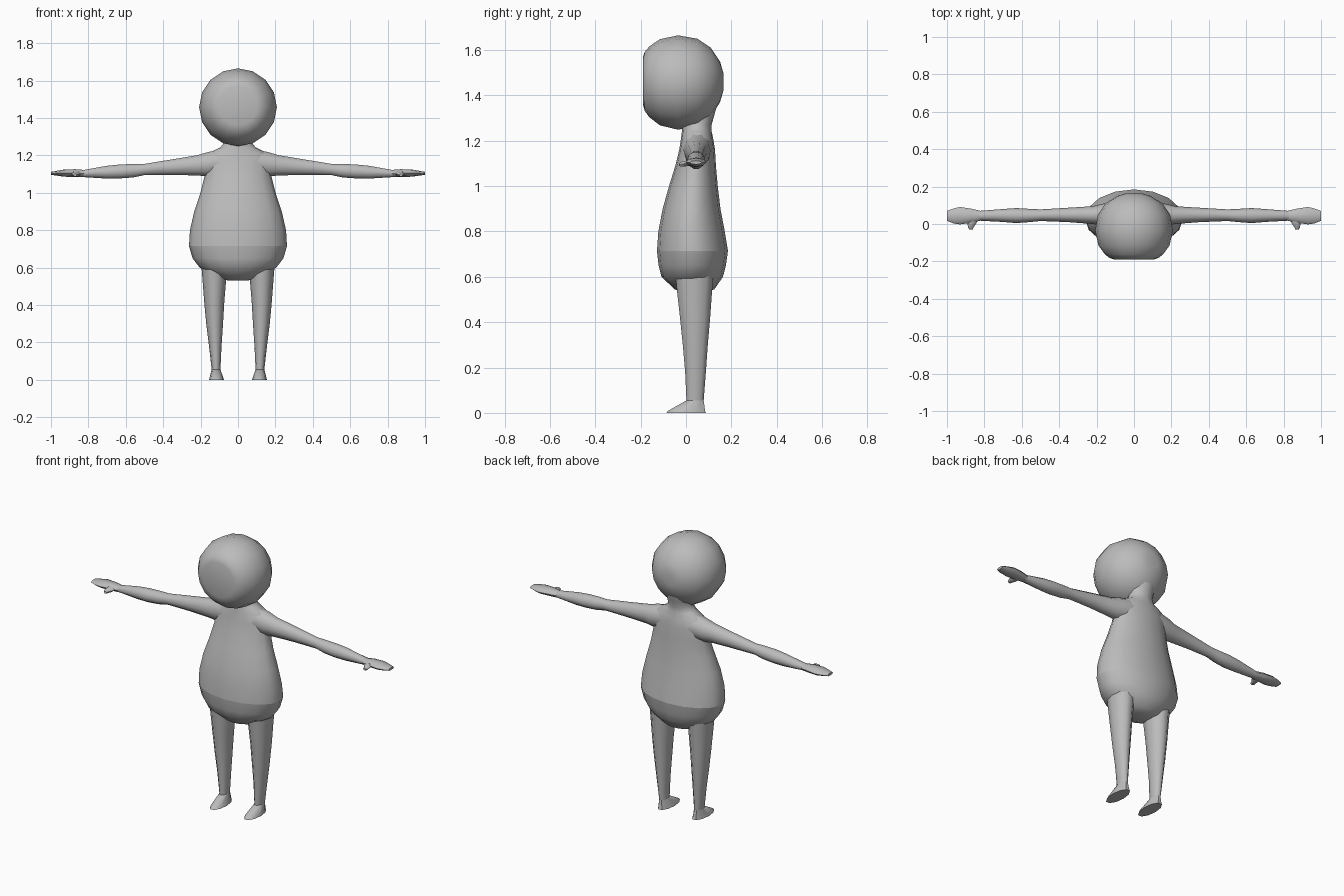
import bpy, bmesh, math

grey = bpy.data.materials.new("plain grey")
grey.diffuse_color = (0.5, 0.5, 0.5, 1)


def loft(name, axis, rings, sides, mirror=False, smooth=50, pole=None, crease=None):
    """Skin elliptical rings (position, a_min, a_max, b_min, b_max) along an axis."""
    place = {"x": lambda p, a, b: (p, a, b),
             "y": lambda p, a, b: (a, p, b),
             "z": lambda p, a, b: (a, b, p)}[axis]
    bm = bmesh.new()
    loops = []
    for p, a0, a1, b0, b1 in rings:
        loop = []
        for i in range(sides):
            t = 2 * math.pi * i / sides
            a = (a0 + a1) / 2 + (a1 - a0) / 2 * math.cos(t)
            b = (b0 + b1) / 2 + (b1 - b0) / 2 * math.sin(t)
            loop.append(bm.verts.new(place(p, a, b)))
        loops.append(loop)
    for lo, hi in zip(loops, loops[1:]):
        for i in range(sides):
            j = (i + 1) % sides
            bm.faces.new((lo[i], lo[j], hi[j], hi[i]))
    bm.faces.new(loops[0])
    end = bm.faces.new(loops[-1])
    if pole is not None:
        tip = bmesh.ops.poke(bm, faces=[end])["verts"][0]
        tip.co = pole
    bmesh.ops.recalc_face_normals(bm, faces=bm.faces)
    mesh = bpy.data.meshes.new(name)
    bm.to_mesh(mesh)
    bm.free()
    mesh.materials.append(grey)
    mesh.shade_smooth()
    mesh.set_sharp_from_angle(angle=math.radians(smooth))
    # optional hard seam at one height
    if crease is not None:
        for e in mesh.edges:
            if all(abs(mesh.vertices[v].co.z - crease) < 1e-4 for v in e.vertices):
                e.use_edge_sharp = True
    obj = bpy.data.objects.new(name, mesh)
    bpy.context.collection.objects.link(obj)
    if mirror:
        obj.modifiers.new("mirror", "MIRROR").use_axis[0] = True
    return obj


# head: round from the front, flattened face, pole at the back
head = [(y, -r, r, zc - r, zc + r) for y, r, zc in [
    (-0.190, 0.105, 1.465), (-0.182, 0.130, 1.462), (-0.162, 0.156, 1.46),
    (-0.115, 0.190, 1.458), (-0.035, 0.208, 1.457), (0.050, 0.193, 1.457),
    (0.110, 0.152, 1.458), (0.150, 0.090, 1.46), (0.166, 0.035, 1.46)]]
loft("head", "y", head, 16, smooth=65, pole=(0, 0.160, 1.46))

# pear-shaped body with neck, seam at the waist
body = [(z, -w, w, y0, y1) for z, w, y0, y1 in [
    (0.530, 0.050, -0.010, 0.080), (0.545, 0.110, -0.050, 0.125),
    (0.600, 0.205, -0.108, 0.163), (0.650, 0.243, -0.121, 0.176),
    (0.715, 0.262, -0.128, 0.185), (0.800, 0.257, -0.122, 0.171),
    (0.900, 0.234, -0.103, 0.152), (1.000, 0.201, -0.075, 0.140),
    (1.090, 0.178, -0.047, 0.132), (1.160, 0.176, -0.030, 0.128),
    (1.210, 0.160, -0.022, 0.120), (1.242, 0.095, -0.018, 0.113),
    (1.270, 0.072, -0.015, 0.113), (1.310, 0.075, -0.010, 0.124),
    (1.350, 0.075, 0.000, 0.135)]]
loft("body", "z", body, 16, smooth=65, crease=0.715)

# arm
arm = [(0.080, -0.015, 0.115, 1.090, 1.240), (0.170, -0.008, 0.108, 1.085, 1.218),
       (0.220, 0.000, 0.095, 1.090, 1.203), (0.350, 0.010, 0.087, 1.093, 1.181),
       (0.500, 0.016, 0.078, 1.093, 1.156), (0.560, 0.010, 0.081, 1.080, 1.156),
       (0.630, 0.005, 0.085, 1.075, 1.153), (0.700, 0.011, 0.080, 1.074, 1.146),
       (0.830, 0.018, 0.070, 1.083, 1.122)]
loft("arm", "x", arm, 10, mirror=True)

# flat mitten hand
hand = [(0.820, 0.018, 0.070, 1.083, 1.122), (0.870, 0.006, 0.082, 1.084, 1.126),
        (0.930, -0.002, 0.091, 1.086, 1.124), (0.965, 0.003, 0.083, 1.091, 1.118),
        (1.000, 0.017, 0.070, 1.096, 1.112)]
loft("hand", "x", hand, 8, mirror=True)

# thumb pointing forward
thumb = [(0.035, 0.835, 0.890, 1.088, 1.118), (0.005, 0.842, 0.890, 1.086, 1.115),
         (-0.018, 0.858, 0.888, 1.085, 1.110), (-0.030, 0.862, 0.880, 1.087, 1.102)]
loft("thumb", "y", thumb, 6, mirror=True)

# leg
leg = [(0.660, 0.055, 0.200, -0.055, 0.130), (0.550, 0.062, 0.191, -0.045, 0.120),
       (0.420, 0.073, 0.181, -0.030, 0.110), (0.300, 0.080, 0.170, -0.017, 0.099),
       (0.180, 0.088, 0.155, -0.006, 0.090), (0.055, 0.094, 0.141, 0.000, 0.080)]
loft("leg", "z", leg, 10, mirror=True)

# foot with a sloping toe
foot = [(0.055, 0.094, 0.141, 0.000, 0.080), (0.010, 0.078, 0.152, -0.082, 0.088),
        (0.000, 0.075, 0.155, -0.092, 0.092)]
loft("foot", "z", foot, 10, mirror=True)
